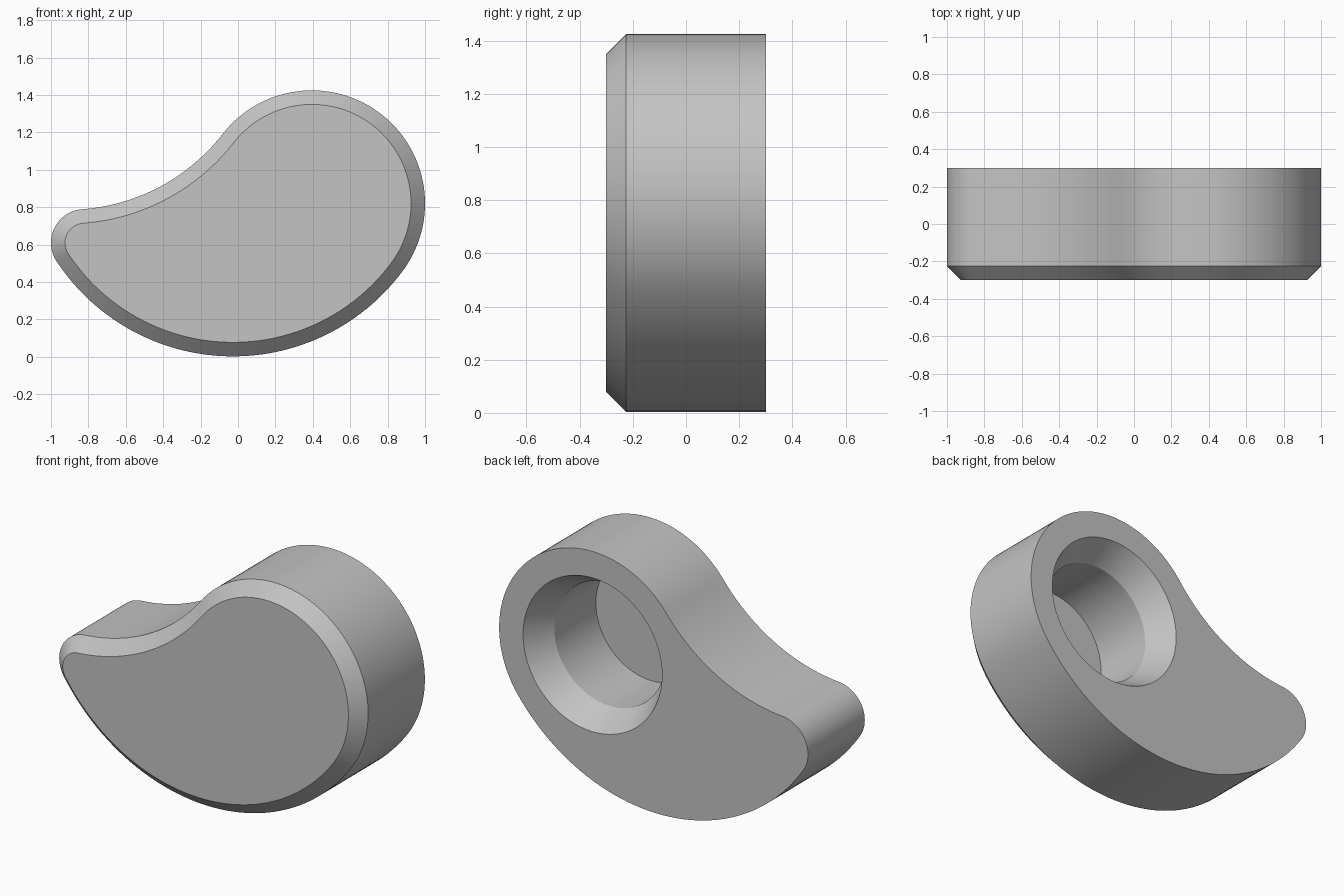
import bpy, bmesh, math
from mathutils import Vector

cube = bpy.data.objects.get("Cube")
if cube:
    bpy.data.objects.remove(cube, do_unlink=True)

# Main sizes
BACK, FRONT, CHAMFER = 0.30, -0.30, 0.075
BIG, BIG_R = Vector((0.395, 0.82)), 0.605
TIP, TIP_R = Vector((-0.82, 0.61)), 0.18
BELLY_R, WAIST_R = 1.13, 1.05


def meet(d_tip, d_big):
    """Upper point at the given distances from the tip and big centres."""
    axis = BIG - TIP
    length = axis.length
    u = axis / length
    a = (d_tip ** 2 - d_big ** 2 + length ** 2) / (2 * length)
    h = math.sqrt(d_tip ** 2 - a ** 2)
    return TIP + u * a + Vector((-u.y, u.x)) * h


def arc(centre, radius, start, end, turn, steps):
    """Points along an arc, leaving out the last one; turn is 1 for anticlockwise."""
    a0 = math.atan2(start.y, start.x)
    sweep = turn * ((turn * (math.atan2(end.y, end.x) - a0)) % math.tau)
    angles = [a0 + sweep * i / steps for i in range(steps)]
    return [centre + radius * Vector((math.cos(a), math.sin(a))) for a in angles]


BELLY = meet(BELLY_R - TIP_R, BELLY_R - BIG_R)
WAIST = meet(WAIST_R + TIP_R, WAIST_R + BIG_R)


def outline(inset):
    """Teardrop of four tangent arcs, moved inward by inset."""
    return (arc(BIG, BIG_R - inset, BIG - BELLY, WAIST - BIG, 1, 56)
            + arc(WAIST, WAIST_R + inset, BIG - WAIST, TIP - WAIST, -1, 28)
            + arc(TIP, TIP_R - inset, WAIST - TIP, TIP - BELLY, 1, 32)
            + arc(BELLY, BELLY_R - inset, TIP - BELLY, BIG - BELLY, 1, 48))


def circle(radius, count=72):
    return [BIG + radius * Vector((math.cos(math.tau * i / count),
                                   math.sin(math.tau * i / count)))
            for i in range(count)]


bm = bmesh.new()


def ring(points, y):
    return [bm.verts.new((p.x, y, p.y)) for p in points]


def skin(rings):
    for a, b in zip(rings, rings[1:]):
        for i in range(len(a)):
            j = (i + 1) % len(a)
            bm.faces.new((a[i], a[j], b[j], b[i]))


def loop_edges(r):
    return [bm.edges.get((r[i - 1], r[i])) for i in range(len(r))]


# Outer wall and chamfered front
shell = [ring(outline(0), BACK), ring(outline(0), FRONT + CHAMFER),
         ring(outline(CHAMFER), FRONT)]
skin(shell)
bm.faces.new(shell[-1])

# Countersunk blind hole in the back
hole = [ring(circle(0.45), BACK), ring(circle(0.36), BACK - 0.16),
        ring(circle(0.36), BACK - 0.545)]
skin(hole)
bm.faces.new(hole[-1])

# Back face around the hole
bmesh.ops.triangle_fill(bm, use_beauty=True,
                        edges=loop_edges(shell[0]) + loop_edges(hole[0]))
bmesh.ops.recalc_face_normals(bm, faces=bm.faces)

mesh = bpy.data.meshes.new("teardrop_knob")
bm.to_mesh(mesh)
bm.free()
knob = bpy.data.objects.new("teardrop_knob", mesh)
bpy.context.collection.objects.link(knob)

# Plain grey
grey = bpy.data.materials.new("plain_grey")
grey.use_nodes = True
colour = (0.55, 0.55, 0.55, 1)
grey.diffuse_color = colour
grey.node_tree.nodes["Principled BSDF"].inputs["Base Color"].default_value = colour
mesh.materials.append(grey)

# Smooth curved walls with crisp rims
bpy.ops.object.select_all(action="DESELECT")
knob.select_set(True)
bpy.context.view_layer.objects.active = knob
bpy.ops.object.shade_smooth_by_angle(angle=math.radians(20))
